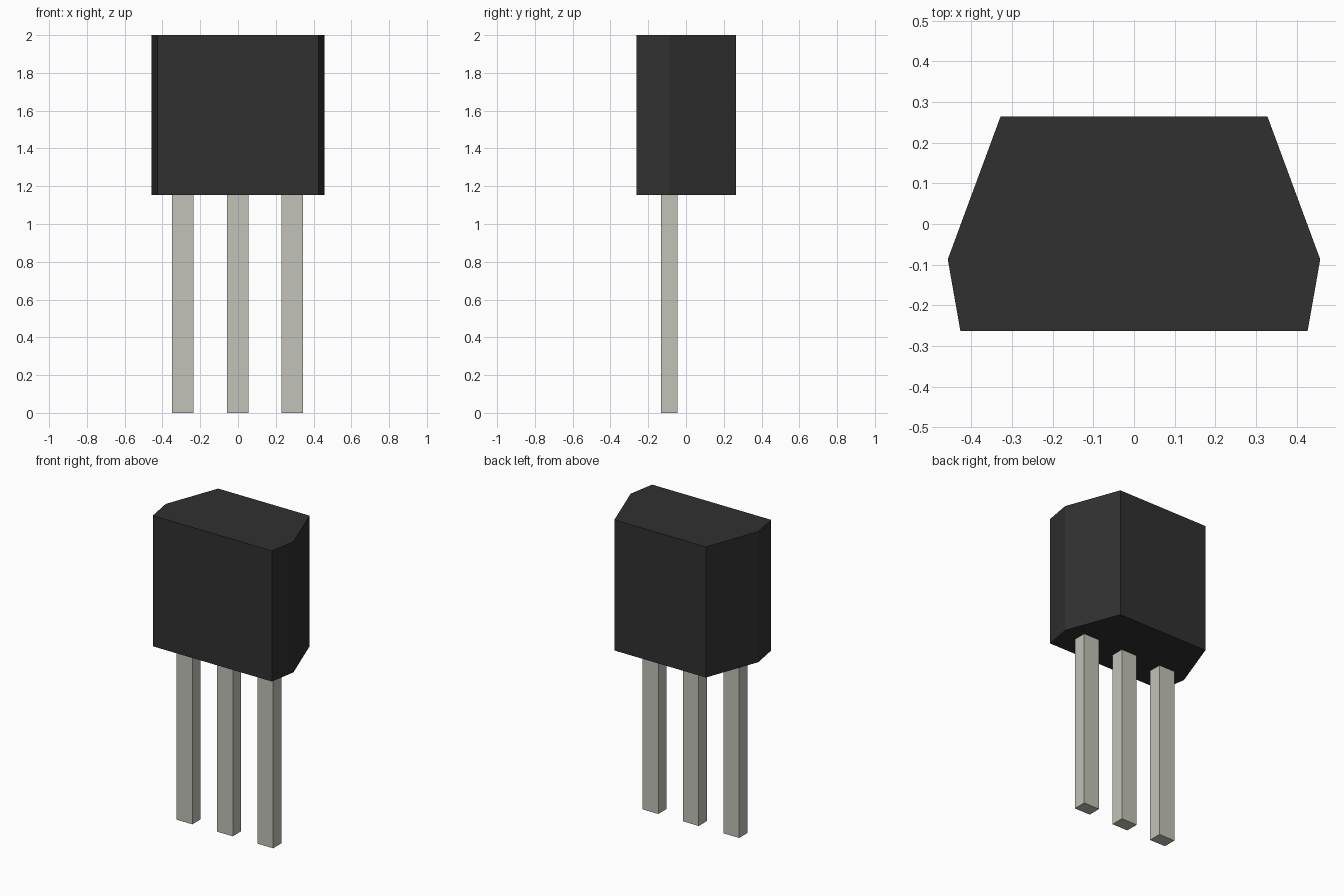
import bpy
import bmesh

cube = bpy.data.objects.get("Cube")
if cube:
    bpy.data.objects.remove(cube, do_unlink=True)


def material(name, color):
    mat = bpy.data.materials.new(name)
    mat.use_nodes = True
    mat.diffuse_color = color
    mat.node_tree.nodes["Principled BSDF"].inputs["Base Color"].default_value = color
    return mat


def prism(name, outline, z0, z1, mat):
    """Extrude a flat xy outline (counter-clockwise) from z0 to z1."""
    bm = bmesh.new()
    base = bm.faces.new([bm.verts.new((x, y, z0)) for x, y in outline])
    top = bmesh.ops.extrude_face_region(bm, geom=[base], use_keep_orig=True)
    verts = [g for g in top["geom"] if isinstance(g, bmesh.types.BMVert)]
    bmesh.ops.translate(bm, vec=(0, 0, z1 - z0), verts=verts)
    bmesh.ops.recalc_face_normals(bm, faces=bm.faces)
    mesh = bpy.data.meshes.new(name)
    bm.to_mesh(mesh)
    bm.free()
    mesh.materials.append(mat)
    obj = bpy.data.objects.new(name, mesh)
    bpy.context.collection.objects.link(obj)
    return obj


black = material("black plastic", (0.03, 0.03, 0.03, 1))
metal = material("tinned metal", (0.54, 0.54, 0.48, 1))

# Six-sided body: wide flat front, tapered back
half = [(0.427, -0.263), (0.458, -0.087), (0.328, 0.265)]
outline = half + [(-x, y) for x, y in reversed(half)]
prism("body", outline, 1.153, 2.0, black)

# Three square-cut legs, butting against the underside of the body
for name, x in (("right_leg", -0.292), ("middle_leg", -0.002), ("left_leg", 0.288)):
    w, y0, y1 = 0.057, -0.132, -0.046
    prism(name, [(x - w, y0), (x + w, y0), (x + w, y1), (x - w, y1)], 0.0, 1.153, metal)
